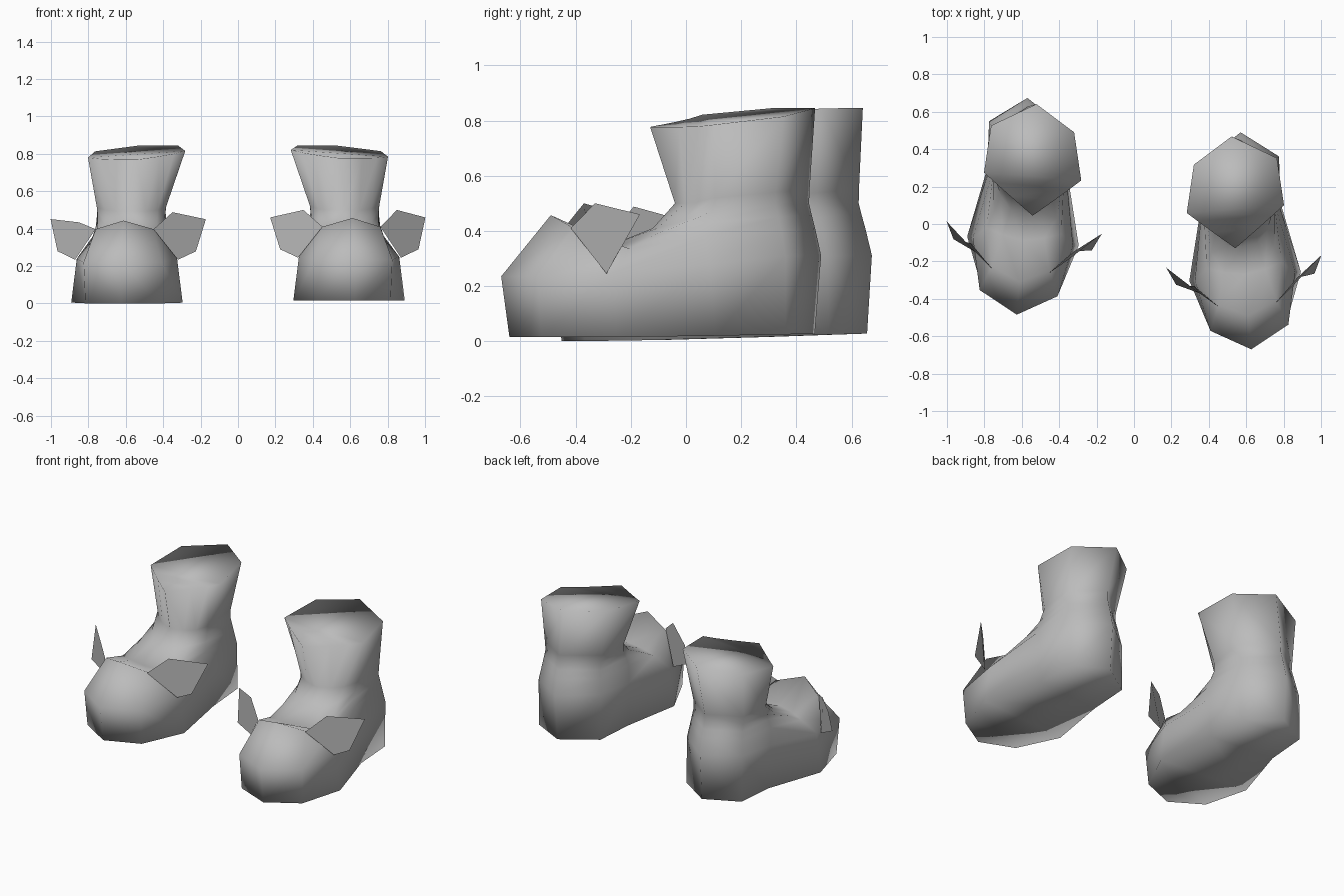
import bpy

cube = bpy.data.objects.get("Cube")
if cube:
    bpy.data.objects.remove(cube, do_unlink=True)

grey = bpy.data.materials.new("plain_grey")
grey.use_nodes = True
grey.diffuse_color = (0.5, 0.5, 0.5, 1)
grey.node_tree.nodes["Principled BSDF"].inputs["Base Color"].default_value = (0.5, 0.5, 0.5, 1)

# Half rings from toe to heel, each point is (half width, y, z)
SOLE = [(0, -.64, .015), (.20, -.54, .015), (.298, -.28, .015), (.215, .09, .02), (.203, .345, .025), (0, .467, .027)]
SIDE = [(0, -.67, .235), (.208, -.555, .235), (.268, -.28, .25), (.21, .07, .28), (.205, .345, .31), (0, .49, .31)]
UPPER = [(0, -.49, .457), (.155, -.42, .41), (.20, -.22, .335), (.195, .05, .38), (.192, .33, .40), (0, .468, .41)]
TONGUE = [(0, -.27, .35), (.11, -.25, .345), (.17, -.14, .38), (.185, .06, .43), (.186, .32, .45), (0, .455, .46)]
INSTEP = [(0, -.12, .41), (.08, -.11, .41), (.14, -.04, .43), (.18, .08, .47), (.183, .31, .49), (0, .446, .50)]
ANKLE = [(0, -.04, .50), (.08, -.01, .50), (.14, .03, .505), (.185, .09, .52), (.187, .31, .54), (0, .448, .55)]
RIM = [(0, -.13, .777), (.12, -.035, .785), (.20, .03, .793), (.26, .08, .803), (.222, .335, .83), (0, .468, .845)]
FLAP = [(.155, -.43, .41), (.25, -.35, .50), (.415, -.20, .46), (.37, -.295, .29), (.275, -.31, .245)]


def place(side, s, w, y, z):
    """Put a point of one boot about its bent centre line; s picks the half."""
    if z > .7:
        x = .542 - .02 * (y > .4) + s * w
        z -= s * w * .07
    else:
        x = .57 + .085 * max(0, -y) + s * w
    # The outer half sits slightly further back
    y += .08 * s * w
    if side < 0:
        y += .19 - .02 * z
        z = max(z + .015 * y - .009, 0)
    return (side * x, y, z)


def add_mesh(name, verts, faces):
    mesh = bpy.data.meshes.new(name)
    mesh.from_pydata(verts, [], faces)
    mesh.materials.append(grey)
    ob = bpy.data.objects.new(name, mesh)
    bpy.context.collection.objects.link(ob)
    bpy.ops.object.select_all(action='DESELECT')
    ob.select_set(True)
    bpy.context.view_layer.objects.active = ob
    bpy.ops.object.mode_set(mode='EDIT')
    bpy.ops.mesh.select_all(action='SELECT')
    bpy.ops.mesh.normals_make_consistent(inside=False)
    bpy.ops.object.mode_set(mode='OBJECT')
    bpy.ops.object.shade_smooth()


def boot(side, label, outer_drop):
    # Boot shell: stacked rings, closed by the sole and the top
    rings = [SOLE, SIDE, UPPER, TONGUE, INSTEP, ANKLE, RIM]
    verts, faces = [], []
    for ring in rings:
        verts += [place(side, 1, *p) for p in ring]
        verts += [place(side, -1, *p) for p in ring[-2:0:-1]]
    n = len(verts) // len(rings)
    for r in range(len(rings) - 1):
        for i in range(n):
            j = (i + 1) % n
            faces.append((r * n + i, r * n + j, (r + 1) * n + j, (r + 1) * n + i))
    # Sole and top bridged across from the toe to the heel
    for start in (0, len(verts) - n):
        for a in range(n // 2):
            b = a + 1
            strip = dict.fromkeys((a, b, (n - b) % n, (n - a) % n))
            faces.append(tuple(start + i for i in strip))
    add_mesh(label + "_boot", verts, faces)

    # Flaps standing out on both sides of the toe; the upper corner may droop
    for s, where, drop in ((1, "outer", outer_drop), (-1, "inner", 0)):
        flap = [place(side, s, w, y, z - drop * (z > .48)) for w, y, z in FLAP]
        add_mesh(label + "_" + where + "_flap", flap, [tuple(range(len(flap)))])


boot(1, "left", 0)
boot(-1, "right", .055)
